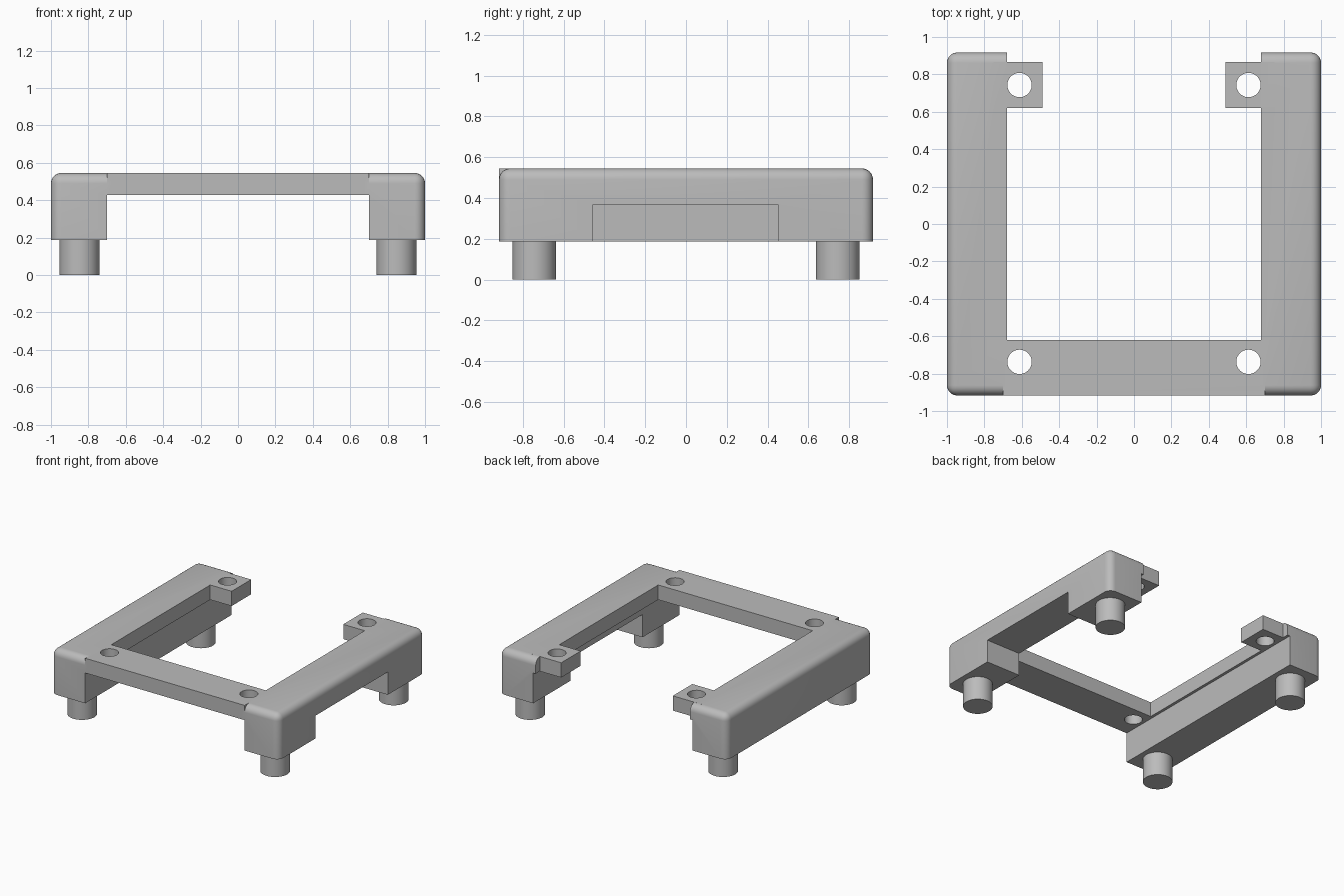
import bpy, bmesh, math
from mathutils import Matrix

cube = bpy.data.objects.get("Cube")
if cube:
    bpy.data.objects.remove(cube, do_unlink=True)

grey = bpy.data.materials.new("mid grey")
grey.use_nodes = True
colour = (0.5, 0.5, 0.5, 1)
grey.diffuse_color = colour
grey.node_tree.nodes["Principled BSDF"].inputs["Base Color"].default_value = colour

DEPTH, TOP, PLATE, BASE = 0.917, 0.545, 0.428, 0.187
INNER, LEDGE, RADIUS = 0.70, 0.678, 0.055


def finish(name, bm):
    mesh = bpy.data.meshes.new(name)
    bmesh.ops.recalc_face_normals(bm, faces=bm.faces)
    bm.to_mesh(mesh)
    bm.free()
    mesh.materials.append(grey)
    ob = bpy.data.objects.new(name, mesh)
    bpy.context.collection.objects.link(ob)
    return ob


def box(name, xs, ys, zs, rounded=0):
    """Box between limits; rounded is the side (+1/-1) whose outer edges are filleted."""
    (x0, x1), (y0, y1), (z0, z1) = sorted(xs), ys, zs
    bm = bmesh.new()
    bmesh.ops.create_cube(bm, size=1)
    for v in bm.verts:
        v.co = (x1 if v.co.x > 0 else x0, y1 if v.co.y > 0 else y0, z1 if v.co.z > 0 else z0)
    if rounded:
        outer = max(xs, key=abs)
        inner = min(xs, key=abs)
        edges = []
        for e in bm.edges:
            on_inner = all(abs(v.co.x - inner) < 1e-4 for v in e.verts)
            on_outer = all(abs(v.co.x - outer) < 1e-4 for v in e.verts)
            on_top = all(v.co.z > z1 - 1e-4 for v in e.verts)
            on_base = all(v.co.z < z0 + 1e-4 for v in e.verts)
            if not on_base and not on_inner and (on_top or on_outer):
                edges.append(e)
        bmesh.ops.bevel(bm, geom=edges, offset=RADIUS, segments=6, profile=0.5,
                        affect='EDGES', clamp_overlap=True)
    return finish(name, bm)


def cylinder(name, x, y, z0, z1, r):
    bm = bmesh.new()
    bmesh.ops.create_cone(bm, cap_ends=True, segments=48, radius1=r, radius2=r, depth=z1 - z0,
                          matrix=Matrix.Translation((x, y, (z0 + z1) / 2)))
    return finish(name, bm)


def activate(ob):
    bpy.ops.object.select_all(action='DESELECT')
    ob.select_set(True)
    bpy.context.view_layer.objects.active = ob


def combine(ob, tool, operation):
    activate(ob)
    mod = ob.modifiers.new("boolean", 'BOOLEAN')
    mod.operation, mod.solver, mod.object = operation, 'EXACT', tool
    bpy.ops.object.modifier_apply(modifier=mod.name)
    bpy.data.objects.remove(tool, do_unlink=True)


def smooth(ob):
    activate(ob)
    bpy.ops.object.shade_smooth_by_angle(angle=math.radians(30))


# Front crossbar, to which the arms and tabs are joined
frame = box("frame", (-INNER, INNER), (-DEPTH, -0.62), (PLATE, TOP))

for s in (1, -1):
    # Side arm with filleted outer edges and a thin ledge under the top plate
    arm = box("side_arm", (s * LEDGE, s), (-DEPTH, DEPTH), (BASE, TOP), rounded=s)
    combine(arm, box("ledge_cutter", (s * 0.5, s * INNER), (-1.1, 1.1), (0, PLATE)), 'DIFFERENCE')
    if s > 0:
        # Open notch under one arm only
        combine(arm, box("notch_cutter", (0.5, 1.2), (-0.455, 0.45), (0, 0.368)), 'DIFFERENCE')
    # Rear mounting tab
    combine(arm, box("rear_tab", (s * 0.49, s * 0.75), (0.62, 0.865), (PLATE, TOP)), 'UNION')
    combine(frame, arm, 'UNION')

for s in (1, -1):
    for y in (-0.737, 0.743):
        # Screw holes
        combine(frame, cylinder("hole_cutter", s * 0.612, y, 0.3, 0.7, 0.065), 'DIFFERENCE')
        # Round feet
        side = "left" if s > 0 else "right"
        end = "front" if y < 0 else "back"
        smooth(cylinder(f"{end}_{side}_foot", s * 0.847, math.copysign(0.744, y),
                        0, BASE + 0.01, 0.107))

smooth(frame)
